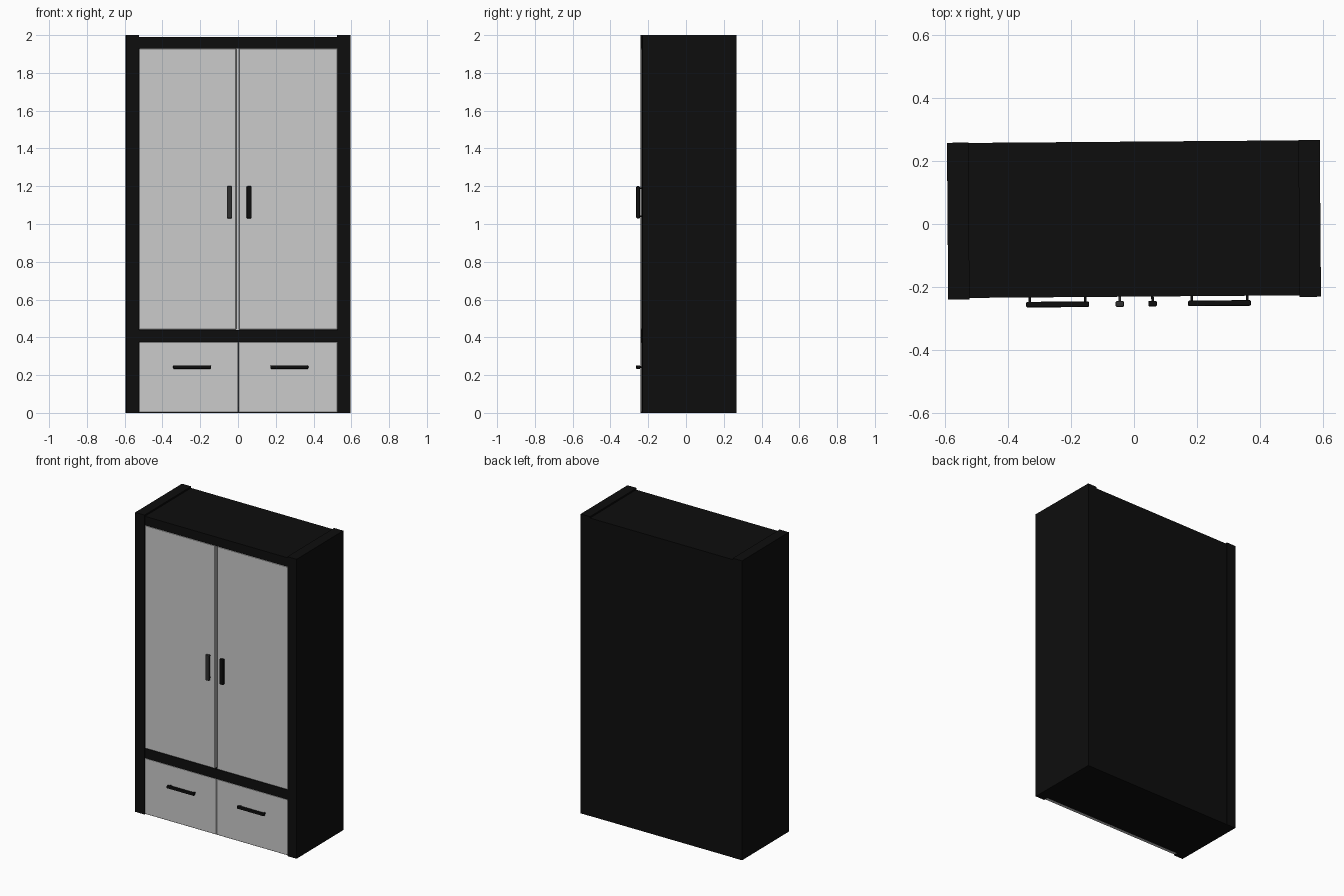
import bpy, math
from mathutils import Matrix

if "Cube" in bpy.data.objects:
    bpy.data.objects.remove(bpy.data.objects["Cube"])

def material(name, value):
    m = bpy.data.materials.new(name)
    m.diffuse_color = (value, value, value, 1)
    m.use_nodes = True
    m.node_tree.nodes["Principled BSDF"].inputs["Base Color"].default_value = m.diffuse_color
    return m

black = material("black_lacquer", 0.004)
charcoal = material("charcoal", 0.03)
TURN = Matrix.Rotation(math.radians(0.45), 4, 'Z')  # the cabinet sits slightly turned

def box(name, x, y, z, mat=None, bevel=0, segments=1):
    """Box from (min, max) ranges on each axis."""
    bpy.ops.mesh.primitive_cube_add(size=1)
    o = bpy.context.object
    o.name = name
    size = [r[1] - r[0] for r in (x, y, z)]
    mid = [(r[0] + r[1]) / 2 for r in (x, y, z)]
    o.data.transform(Matrix.Translation(mid) @ Matrix.Diagonal((*size, 1)))
    o.matrix_world = TURN
    if mat:
        o.data.materials.append(mat)
    if bevel:
        b = o.modifiers.new("edge", 'BEVEL')
        b.width, b.segments = bevel, segments
    return o

FRONT, BACK = -0.236, 0.263
INNER = 0.525

# Side panels, standing slightly proud of the top and front
for side, x in (("left", (-0.593, -INNER)), ("right", (INNER, 0.593))):
    box(side + "_side_panel", x, (FRONT, BACK), (0, 2), black)

# Carcass
box("back_panel", (-INNER, INNER), (0.245, BACK - 0.001), (0, 1.99), black)
box("top_panel", (-INNER, INNER), (-0.231, 0.245), (1.93, 1.99), black)
box("middle_shelf", (-INNER, INNER), (-0.231, 0.245), (0.375, 0.44), black)
box("bottom_panel", (-INNER, INNER), (-0.205, 0.245), (0, 0.03), black)

# Doors, drawers and the strip behind the door gap
for side, door_x, drawer_x in (("left", (-INNER, -0.011), (-INNER, -0.001)),
                               ("right", (0.004, INNER), (0.001, INNER))):
    box(side + "_door", door_x, (-0.231, -0.207), (0.44, 1.93), bevel=0.003)
    box(side + "_drawer_front", drawer_x, (-0.231, -0.207), (0.002, 0.375), bevel=0.002)
box("door_gap_strip", (-0.03, 0.025), (-0.207, -0.2), (0.44, 1.93))

def handle(name, cx, cz, length, width, vertical, mat):
    """Bar pull on two short posts."""
    def spans(across, along):
        h = (cx - across / 2, cx + across / 2)
        return h, (cz - along / 2, cz + along / 2)
    x, z = spans(width, length) if vertical else spans(length, width)
    box(name + "_bar", x, (-0.263, -0.245), z, mat, 0.004, 2)
    for i, s in enumerate((-1, 1)):
        d = s * (length / 2 - 0.012)
        px, pz = (cx, cz + d) if vertical else (cx + d, cz)
        box(f"{name}_post_{i + 1}", (px - 0.004, px + 0.004), (-0.25, -0.228),
            (pz - 0.004, pz + 0.004), mat)

handle("left_door_handle", -0.047, 1.115, 0.17, 0.027, True, charcoal)
handle("right_door_handle", 0.057, 1.115, 0.17, 0.027, True, black)
handle("left_drawer_handle", -0.245, 0.242, 0.2, 0.018, False, black)
handle("right_drawer_handle", 0.27, 0.242, 0.2, 0.018, False, black)
